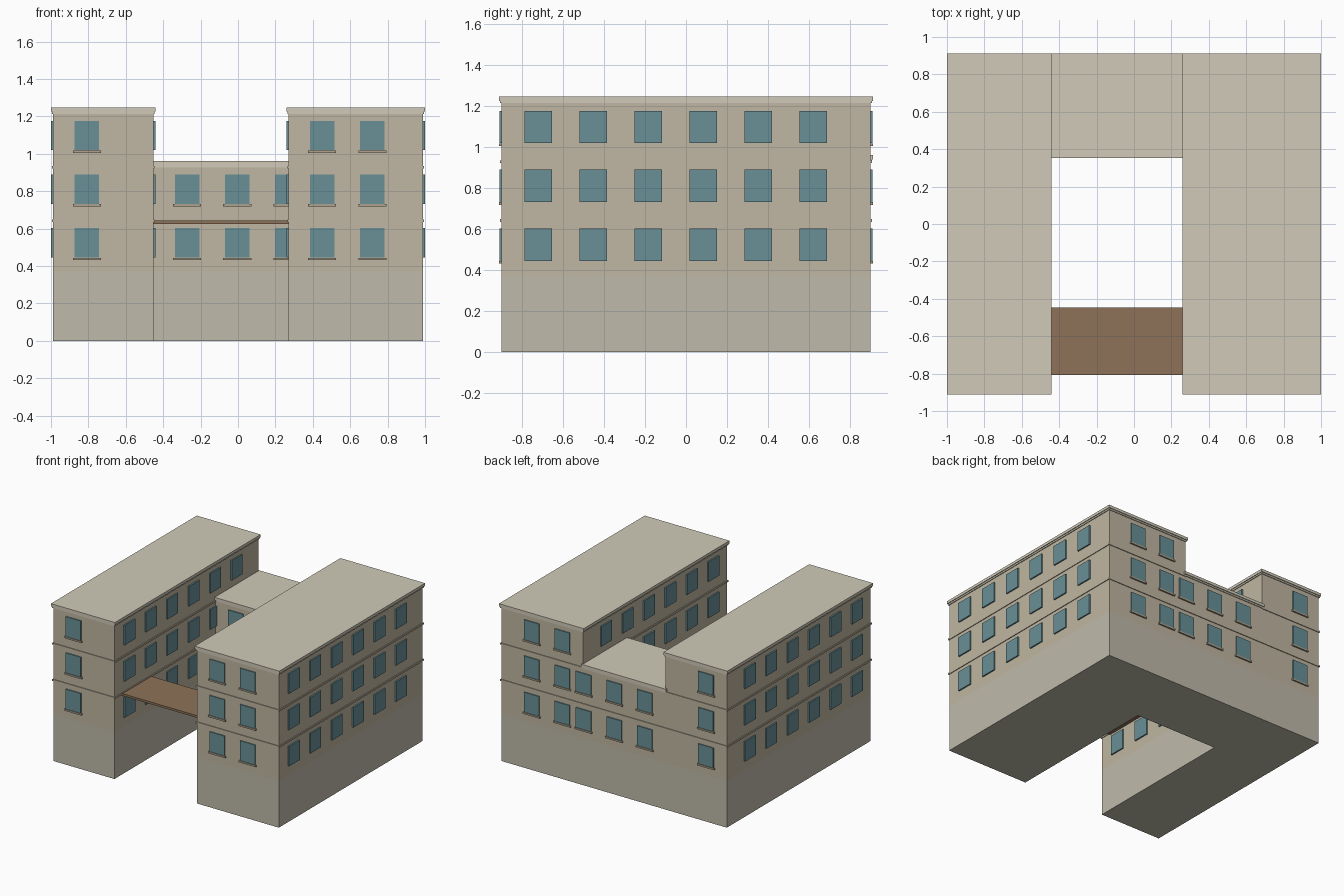
import bpy, bmesh

if "Cube" in bpy.data.objects:
    bpy.data.objects.remove(bpy.data.objects["Cube"])


def material(name, rgb):
    m = bpy.data.materials.new(name)
    m.diffuse_color = (*rgb, 1)
    m.use_nodes = True
    m.node_tree.nodes["Principled BSDF"].inputs["Base Color"].default_value = m.diffuse_color
    return m


WALL = material("wall_stone", (0.53, 0.47, 0.36))
BASE = material("base_stone", (0.52, 0.49, 0.40))
TRIM = material("trim_stone", (0.63, 0.59, 0.48))
SILL = material("sill_stone", (0.42, 0.36, 0.27))
GLASS = material("window_glass", (0.14, 0.28, 0.31))
DECK = material("deck_wood", (0.27, 0.17, 0.10))


def boxes(name, spans, mat):
    """One object made of boxes given as (x0, x1, y0, y1, z0, z1)."""
    bm = bmesh.new()
    for x0, x1, y0, y1, z0, z1 in spans:
        for v in bmesh.ops.create_cube(bm, size=1)["verts"]:
            v.co = (x0 + (v.co.x + .5) * (x1 - x0),
                    y0 + (v.co.y + .5) * (y1 - y0),
                    z0 + (v.co.z + .5) * (z1 - z0))
    me = bpy.data.meshes.new(name)
    bm.to_mesh(me)
    bm.free()
    me.materials.append(mat)
    ob = bpy.data.objects.new(name, me)
    bpy.context.collection.objects.link(ob)
    return ob


BASE_TOP = 0.37
STEP, HALF = 0.268, 0.066        # window spacing and half width
FLOOR, FIRST = 0.287, 0.445      # storey height and lowest window bottom
OUT = 0.012                      # how far windows, sills and cornice project


def centres(start, count):
    return [start + 0.18 + STEP * i for i in range(count)]


def block(name, x0, x1, y0, y1, top, floors, nx, ny):
    # walls: plain ground storey and upper storeys
    boxes(name + "_base", [(x0, x1, y0, y1, 0, BASE_TOP)], BASE)
    boxes(name + "_walls", [(x0, x1, y0, y1, BASE_TOP, top - .02)], WALL)

    # roof slab with a narrower moulding below it
    def ring(g, z0, z1):
        return (x0 - g, x1 + g, y0 - g, y1 + g, z0, z1)
    boxes(name + "_roof_cornice", [ring(OUT, top - .022, top)], TRIM)
    boxes(name + "_cornice_moulding", [ring(.006, top - .034, top - .022)], TRIM)

    # string courses between storeys
    boxes(name + "_string_courses",
          [ring(.006, .635 + FLOOR * f, .648 + FLOOR * f)
           for f in range(floors - 1)], WALL)

    # windows on every face, sills on the front and back
    panes, sills = [], []
    for f in range(floors):
        z = FIRST + FLOOR * f
        for c in centres(x0, nx):
            for y in (y0, y1):
                panes.append((c - HALF, c + HALF, y - .008, y + .008, z, z + .157))
                sills.append((c - .075, c + .075, y - OUT, y + OUT, z - .014, z - .001))
        for c in centres(y0, ny):
            for x in (x0, x1):
                panes.append((x - .011, x + .011, c - HALF, c + HALF, z, z + .157))
    boxes(name + "_windows", panes, GLASS)
    boxes(name + "_sills", sills, SILL)


block("left_wing", -.988, -.452, -.9, .9, 1.247, 3, 1, 6)
block("right_wing", .27, .988, -.9, .9, 1.247, 3, 2, 6)
block("rear_link", -.452, .27, .365, .9, .96, 2, 3, 0)

# bridge deck between the wings
boxes("bridge_deck", [(-.452, .27, -.807, -.447, .625, .642)], DECK)
